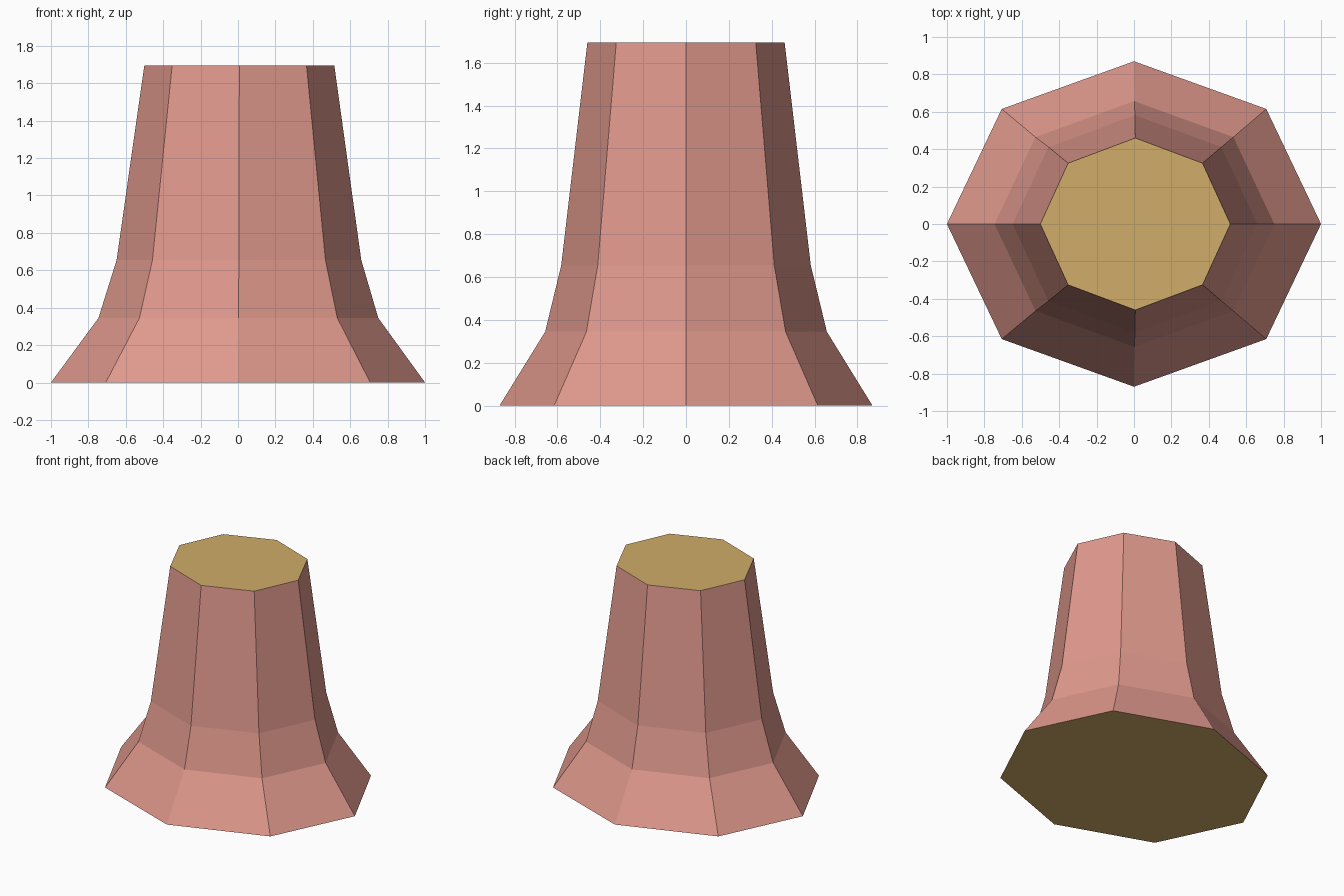
import bpy, bmesh, math

if "Cube" in bpy.data.objects:
    bpy.data.objects.remove(bpy.data.objects["Cube"])

SIDES = 8
# Rings from bottom to top: height, x radius, y radius, x shift
RINGS = [
    (0.0, 1.0, 0.87, 0.0),
    (0.345, 0.748, 0.657, 0.002),
    (0.655, 0.654, 0.582, 0.005),
    (1.695, 0.508, 0.46, 0.007),
]


def material(name, colour):
    mat = bpy.data.materials.new(name)
    mat.diffuse_color = (*colour, 1.0)
    mat.use_nodes = True
    mat.node_tree.nodes["Principled BSDF"].inputs["Base Color"].default_value = mat.diffuse_color
    return mat


# Flared octagonal body: rings joined by side quads, closed by two caps
bm = bmesh.new()
rings = []
for z, rx, ry, dx in RINGS:
    angles = [2 * math.pi * i / SIDES for i in range(SIDES)]
    rings.append([bm.verts.new((dx + rx * math.cos(a), ry * math.sin(a), z)) for a in angles])

for low, high in zip(rings, rings[1:]):
    for i in range(SIDES):
        j = (i + 1) % SIDES
        bm.faces.new((low[i], low[j], high[j], high[i]))

# Top and bottom caps take the second colour
for cap in (rings[-1], rings[0][::-1]):
    bm.faces.new(cap).material_index = 1

mesh = bpy.data.meshes.new("flared_stump")
bm.to_mesh(mesh)
bm.free()
mesh.materials.append(material("salmon bark", (0.745, 0.319, 0.266)))
mesh.materials.append(material("tan cut wood", (0.640, 0.418, 0.142)))
bpy.context.collection.objects.link(bpy.data.objects.new("flared_stump", mesh))
